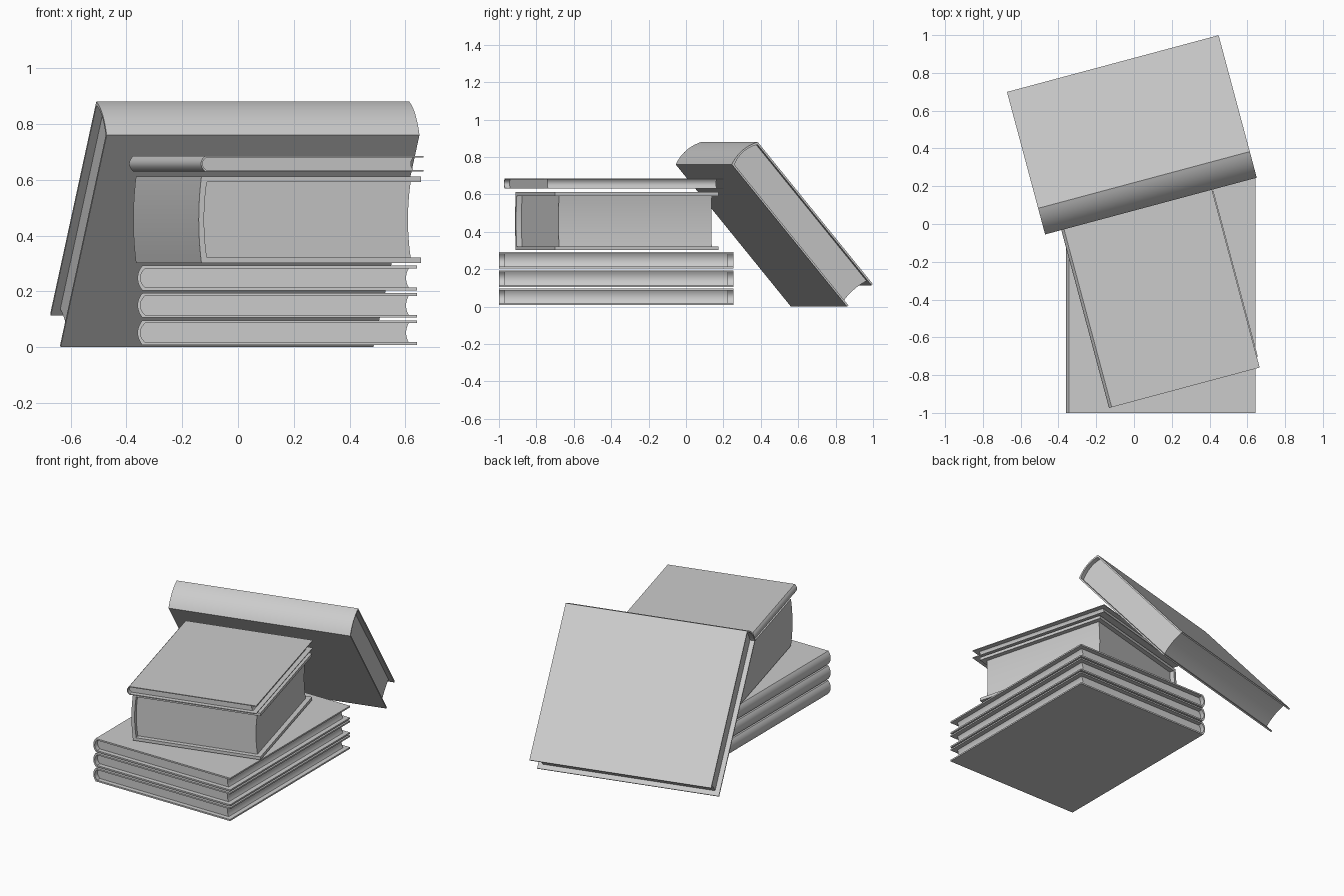
import bpy, bmesh
from math import sin, cos, radians
from mathutils import Matrix, Vector

if "Cube" in bpy.data.objects:
    bpy.data.objects.remove(bpy.data.objects["Cube"])


def arc(x, z0, z1, bulge, n=12):
    """Shallow curve from z0 to z1 at x, bulging towards -x."""
    pts = []
    for i in range(n + 1):
        t = i / n
        pts.append((x - bulge * (1 - (2 * t - 1) ** 2), z0 + (z1 - z0) * t))
    return pts


def extrude(name, profile, y0, y1, matrix):
    """Prism of an (x, z) outline running from y0 to y1."""
    bm = bmesh.new()
    face = bm.faces.new([bm.verts.new((x, y0, z)) for x, z in profile])
    ext = bmesh.ops.extrude_face_region(bm, geom=[face])
    moved = [v for v in ext["geom"] if isinstance(v, bmesh.types.BMVert)]
    bmesh.ops.translate(bm, verts=moved, vec=(0, y1 - y0, 0))
    bmesh.ops.recalc_face_normals(bm, faces=bm.faces)
    me = bpy.data.meshes.new(name)
    bm.to_mesh(me)
    bm.free()
    ob = bpy.data.objects.new(name, me)
    bpy.context.collection.objects.link(ob)
    ob.matrix_world = matrix
    bpy.ops.object.select_all(action='DESELECT')
    ob.select_set(True)
    bpy.context.view_layer.objects.active = ob
    bpy.ops.object.shade_smooth_by_angle(angle=radians(20))


def book(name, w, l, t, board, bulge, matrix, inset=0.03, hollow=0.01):
    """Spine along local y at x = 0, fore-edge at x = w."""
    # Wrap-around cover: boards and rounded spine
    outer = [(w, 0)] + arc(0, 0, t, bulge) + [(w, t)]
    inner = [(w, board)] + arc(board, board, t - board, bulge) + [(w, t - board)]
    extrude(name + "_cover", outer + inner[::-1], 0, l, matrix)
    # Page block with hollow fore-edge
    e = board - 0.001
    back = arc(e, e, t - e, bulge)
    fore = arc(w - inset, e, t - e, hollow)
    extrude(name + "_pages", back + fore[::-1], inset, l - inset, matrix)


turn = Matrix.Rotation(radians(15), 4, 'Z')

# Three matching books at the bottom of the stack
for i in range(3):
    book(f"lower_book_{i + 1}", 0.985, 1.255, 0.088, 0.01, 0.017,
         Matrix.Translation((-0.343, -1, 0.008 + 0.098 * i)))

# Thick book and thin book, both turned on the stack
book("thick_book", 0.814, 0.906, 0.31, 0.02, 0.01,
     Matrix.Translation((-0.131, -0.911, 0.302)) @ turn)
book("thin_book", 0.811, 0.994, 0.055, 0.005, 0.015,
     Matrix.Translation((-0.118, -0.97, 0.63)) @ turn)

# Book leaning behind, spine uppermost
a = radians(50)
along = turn.to_3x3() @ Vector((-1, 0, 0))
down = turn.to_3x3() @ Vector((0, cos(a), -sin(a)))
out = down.cross(along)
lean = Matrix((down, along, out)).transposed().to_4x4()
book("leaning_book", 0.992, 1.16, 0.187, 0.01, 0.02,
     Matrix.Translation((0.65, 0.245, 0.76)) @ lean)
